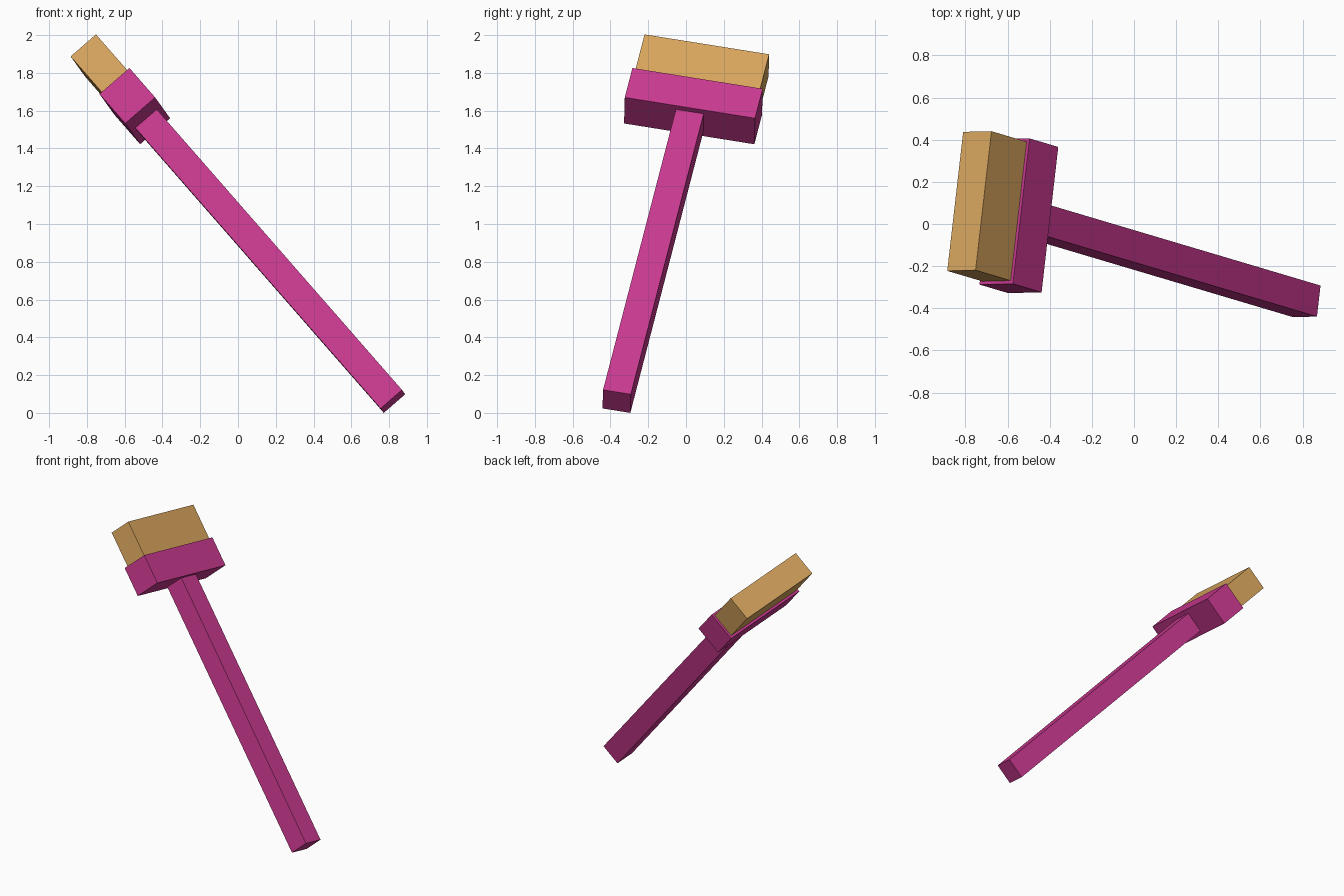
import bpy, bmesh
from mathutils import Vector, Matrix

if "Cube" in bpy.data.objects:
    bpy.data.objects.remove(bpy.data.objects["Cube"])

def material(name, rgb):
    m = bpy.data.materials.new(name)
    m.diffuse_color = (*rgb, 1)
    m.use_nodes = True
    m.node_tree.nodes["Principled BSDF"].inputs["Base Color"].default_value = m.diffuse_color
    return m

magenta = material("magenta", (0.60, 0.042, 0.285))
tan = material("tan", (0.71, 0.39, 0.115))

# tilted frame of the tool: d along the handle, w across the head, u through its thickness
d = Vector((-0.646, 0.192, 0.739)).normalized()
w = Vector((0.112, 0.982, -0.156))
w = (w - d * w.dot(d)).normalized()
u = w.cross(d)
base = Vector((0.820, -0.367, 0.061))
frame = Matrix.Translation(base) @ Matrix((u, w, d)).transposed().to_4x4()

def block(name, thick, wide, start, end, mat):
    """Box centred on the tool axis, running from start to end along it."""
    bm = bmesh.new()
    bmesh.ops.create_cube(bm, size=1)
    for v in bm.verts:
        v.co = Vector((v.co.x * thick, v.co.y * wide,
                       start + (v.co.z + 0.5) * (end - start)))
    me = bpy.data.meshes.new(name)
    bm.to_mesh(me)
    bm.free()
    me.materials.append(mat)
    ob = bpy.data.objects.new(name, me)
    ob.matrix_world = frame
    bpy.context.collection.objects.link(ob)

block("handle", 0.15, 0.15, 0.0, 2.01, magenta)
block("brush_head", 0.21, 0.703, 2.01, 2.221, magenta)
block("bristles", 0.178, 0.672, 2.221, 2.479, tan)
